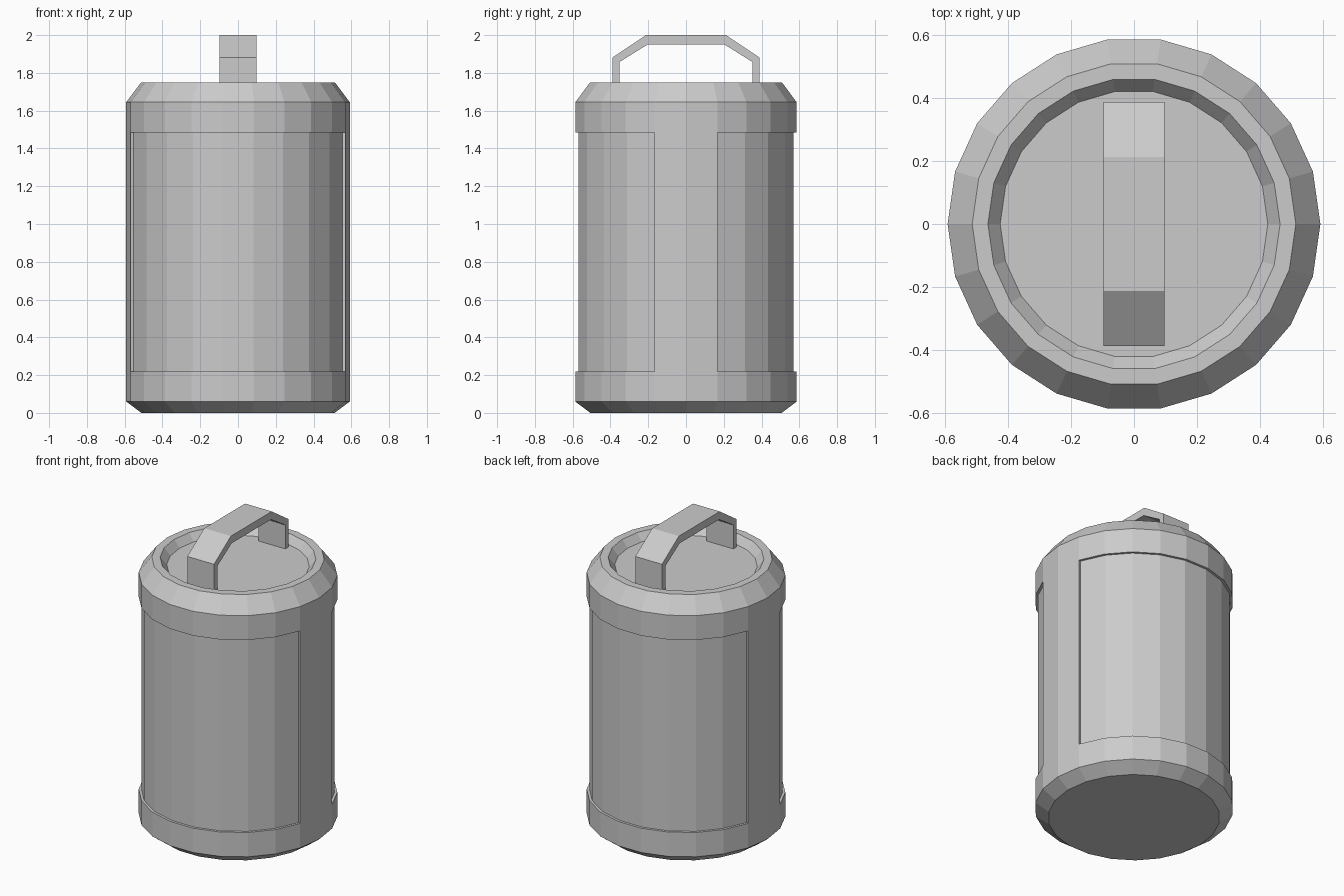
import bpy, bmesh
from math import cos, sin, tau

if "Cube" in bpy.data.objects:
    bpy.data.objects.remove(bpy.data.objects["Cube"])

SIDES = 22
RADIUS = 0.592
RECESS = 0.576
Z_LOW, Z_HIGH = 0.22, 1.485


def finish(bm, name):
    bmesh.ops.recalc_face_normals(bm, faces=bm.faces[:])
    mesh = bpy.data.meshes.new(name)
    bm.to_mesh(mesh)
    bm.free()
    obj = bpy.data.objects.new(name, mesh)
    bpy.context.collection.objects.link(obj)
    return obj


def lathe(profile):
    bm = bmesh.new()
    rings = [[bm.verts.new((r * cos(tau * i / SIDES), r * sin(tau * i / SIDES), z))
              for i in range(SIDES)] for r, z in profile]
    for a, b in zip(rings, rings[1:]):
        for i in range(SIDES):
            j = (i + 1) % SIDES
            bm.faces.new((a[i], a[j], b[j], b[i]))
    bm.faces.new(rings[0][::-1])
    bm.faces.new(rings[-1])
    return bm


# Canister body: chamfered ends, rim and sunken lid
body = lathe([(0.512, 0), (RADIUS, 0.06), (RADIUS, Z_LOW), (RADIUS, Z_HIGH),
              (RADIUS, 1.645), (0.514, 1.748), (0.464, 1.748), (0.425, 1.70)])

# Recessed front and back panels, leaving flush strips on the sides
for side in (-1, 1):
    panel = []
    for f in body.faces:
        c = f.calc_center_median()
        if Z_LOW + 0.1 < c.z < Z_HIGH - 0.1 and len(f.verts) == 4 and c.y * side > 0.17:
            panel.append(f)
    new = bmesh.ops.extrude_face_region(body, geom=panel)["geom"]
    for v in new:
        if isinstance(v, bmesh.types.BMVert):
            v.co.x *= RECESS / RADIUS
            v.co.y *= RECESS / RADIUS
    leftover = [f for f in panel if f.is_valid]
    if leftover:
        bmesh.ops.delete(body, geom=leftover, context='FACES_ONLY')
finish(body, "canister_body")

# Carry handle: half outline mirrored, then extruded across x
outer = [(0.388, 1.70), (0.388, 1.882), (0.212, 2.0)]
inner = [(0.353, 1.70), (0.353, 1.857), (0.204, 1.95)]


def arch(half):
    return half + [(-y, z) for y, z in reversed(half)]


bm = bmesh.new()
W = 0.097
sections = []
for (yo, zo), (yi, zi) in zip(arch(outer), arch(inner)):
    sections.append([bm.verts.new(p) for p in
                     ((-W, yo, zo), (W, yo, zo), (W, yi, zi), (-W, yi, zi))])
for a, b in zip(sections, sections[1:]):
    for i in range(4):
        j = (i + 1) % 4
        bm.faces.new((a[i], a[j], b[j], b[i]))
bm.faces.new(sections[0])
bm.faces.new(sections[-1])
finish(bm, "carry_handle")
